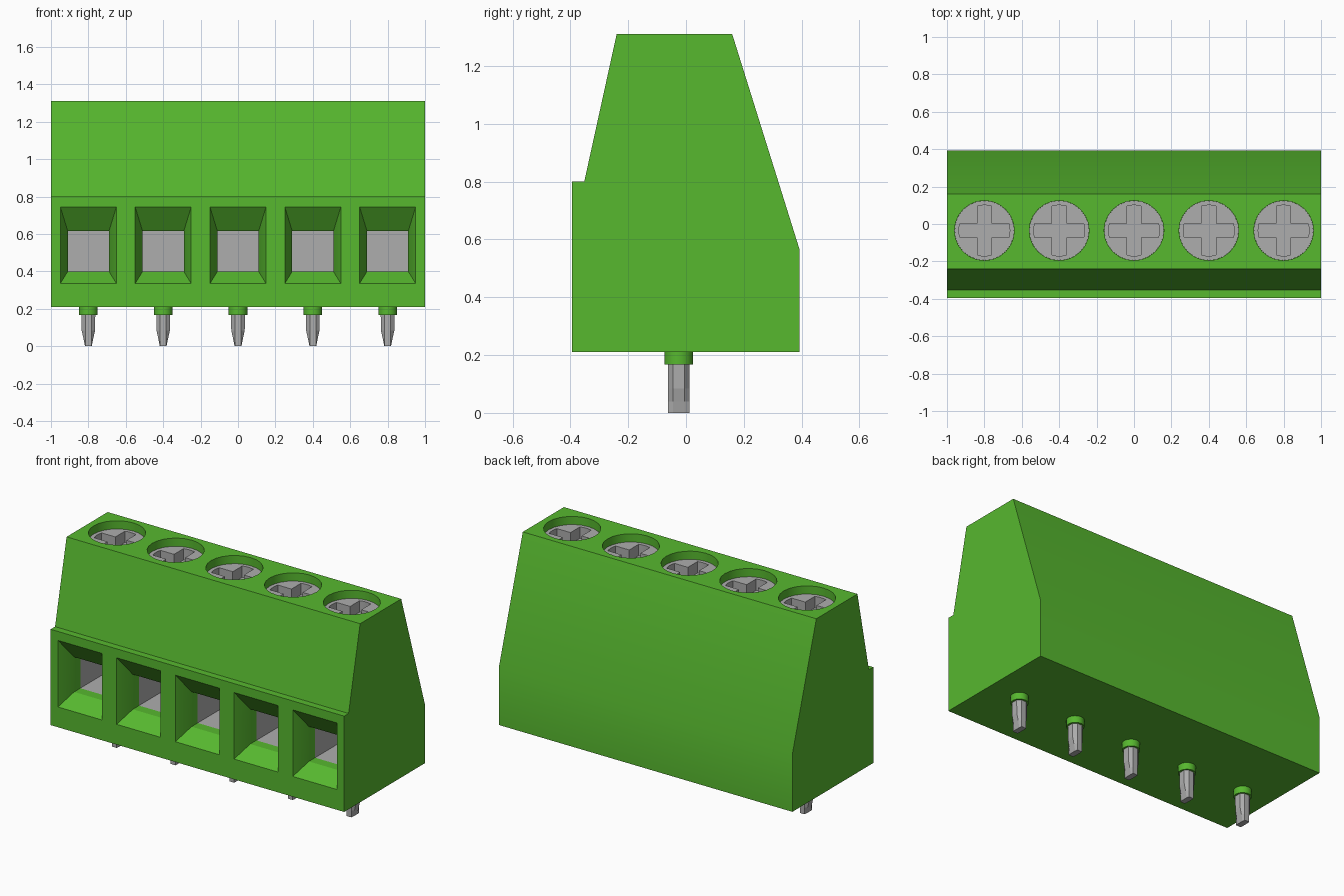
import bpy, bmesh, math

cube = bpy.data.objects.get("Cube")
if cube:
    bpy.data.objects.remove(cube, do_unlink=True)


def material(name, rgb, metal_look=0.5):
    m = bpy.data.materials.new(name)
    m.use_nodes = True
    m.diffuse_color = (*rgb, 1)
    bsdf = next(n for n in m.node_tree.nodes if n.type == 'BSDF_PRINCIPLED')
    bsdf.inputs["Base Color"].default_value = (*rgb, 1)
    bsdf.inputs["Roughness"].default_value = metal_look
    return m


GREEN = material("green plastic", (0.095, 0.48, 0.028))
METAL = material("grey metal", (0.42, 0.42, 0.42))
CENTRES = [-0.8 + 0.4 * i for i in range(5)]


def loft(bm, rings, mats=None):
    """Skin a stack of equal-length rings and cap both ends."""
    vs = [[bm.verts.new(p) for p in ring] for ring in rings]
    n = len(vs[0])
    for k in range(len(vs) - 1):
        for i in range(n):
            j = (i + 1) % n
            f = bm.faces.new((vs[k][i], vs[k][j], vs[k + 1][j], vs[k + 1][i]))
            f.material_index = mats[k] if mats else 0
    bm.faces.new(vs[0][::-1])
    end = bm.faces.new(vs[-1])
    end.material_index = mats[-1] if mats else 0


def finish(name, bm, mats, smooth=False):
    bmesh.ops.recalc_face_normals(bm, faces=bm.faces)
    me = bpy.data.meshes.new(name)
    bm.to_mesh(me)
    bm.free()
    ob = bpy.data.objects.new(name, me)
    bpy.context.collection.objects.link(ob)
    for m in mats:
        me.materials.append(m)
    if smooth:
        shade(ob)
    return ob


def select(ob):
    bpy.ops.object.select_all(action='DESELECT')
    ob.select_set(True)
    bpy.context.view_layer.objects.active = ob


def shade(ob):
    select(ob)
    bpy.ops.object.shade_smooth_by_angle(angle=math.radians(30))


def cut(ob, cutter):
    mod = ob.modifiers.new("cut", 'BOOLEAN')
    mod.operation = 'DIFFERENCE'
    mod.solver = 'EXACT'
    mod.object = cutter
    select(ob)
    bpy.ops.object.modifier_apply(modifier=mod.name)
    bpy.data.objects.remove(cutter, do_unlink=True)


def circle(x, y, z, r, n=24):
    return [(x + r * math.cos(2 * math.pi * i / n),
             y + r * math.sin(2 * math.pi * i / n), z) for i in range(n)]


# Housing: side profile extruded along x
profile = [(-0.395, 0.21), (0.393, 0.21), (0.393, 0.565), (0.16, 1.31),
           (-0.24, 1.31), (-0.352, 0.80), (-0.395, 0.80)]
bm = bmesh.new()
loft(bm, [[(x, y, z) for y, z in profile] for x in (-1, 1)])
housing = finish("housing", bm, [GREEN, METAL])

# Wire entries: green funnel and throat, then a metal-lined pocket
stations = [(-0.415, 0.158, 0.322, 0.771), (-0.295, 0.11, 0.40, 0.615),
            (-0.235, 0.11, 0.40, 0.615), (0.13, 0.11, 0.40, 0.615)]
bm = bmesh.new()
for cx in CENTRES:
    rings = [[(cx - w, y, lo), (cx + w, y, lo), (cx + w, y, hi), (cx - w, y, hi)]
             for y, w, lo, hi in stations]
    loft(bm, rings, [0, 0, 1])
cut(housing, finish("wire_entry_cutter", bm, [GREEN, METAL]))

# Screw wells in the top
SY = -0.035
bm = bmesh.new()
for cx in CENTRES:
    loft(bm, [circle(cx, SY, z, 0.16) for z in (1.12, 1.40)])
cut(housing, finish("screw_well_cutter", bm, [GREEN, METAL]))
shade(housing)


def cross(x, y, z, r=0.136, half=0.038):
    """Cross outline with rounded arm ends."""
    a = math.asin(half / r)
    pts = []
    for k in range(4):
        t = k * math.pi / 2
        for i in range(5):
            s = t - a + 2 * a * i / 4
            pts.append((x + r * math.cos(s), y + r * math.sin(s), z))
        c = t + math.pi / 4
        d = half * math.sqrt(2)
        pts.append((x + d * math.cos(c), y + d * math.sin(c), z))
    return pts


for n, cx in enumerate(CENTRES, 1):
    # Slotted screw
    bm = bmesh.new()
    loft(bm, [circle(cx, SY, z, 0.1595) for z in (1.125, 1.26)])
    screw = finish(f"screw_{n}", bm, [METAL])
    bm = bmesh.new()
    loft(bm, [cross(cx, SY, z) for z in (1.19, 1.30)])
    cut(screw, finish("slot_cutter", bm, [METAL]))
    shade(screw)

    # Collar under the housing
    PY = -0.025
    bm = bmesh.new()
    loft(bm, [circle(cx, PY, z, 0.05) for z in (0.168, 0.215)])
    finish(f"pin_collar_{n}", bm, [GREEN], True)

    # Solder pin: eight-sided, tapering in x towards the tip
    bm = bmesh.new()
    rings = []
    for z, w in ((0.0, 0.018), (0.04, 0.026), (0.085, 0.036), (0.175, 0.037)):
        f = min(w, 0.016)
        rings.append([(cx + sx, PY + sy, z) for sx, sy in
                      ((-f, -0.037), (f, -0.037), (w, -0.02), (w, 0.02),
                       (f, 0.037), (-f, 0.037), (-w, 0.02), (-w, -0.02))])
    loft(bm, rings)
    finish(f"solder_pin_{n}", bm, [METAL])
